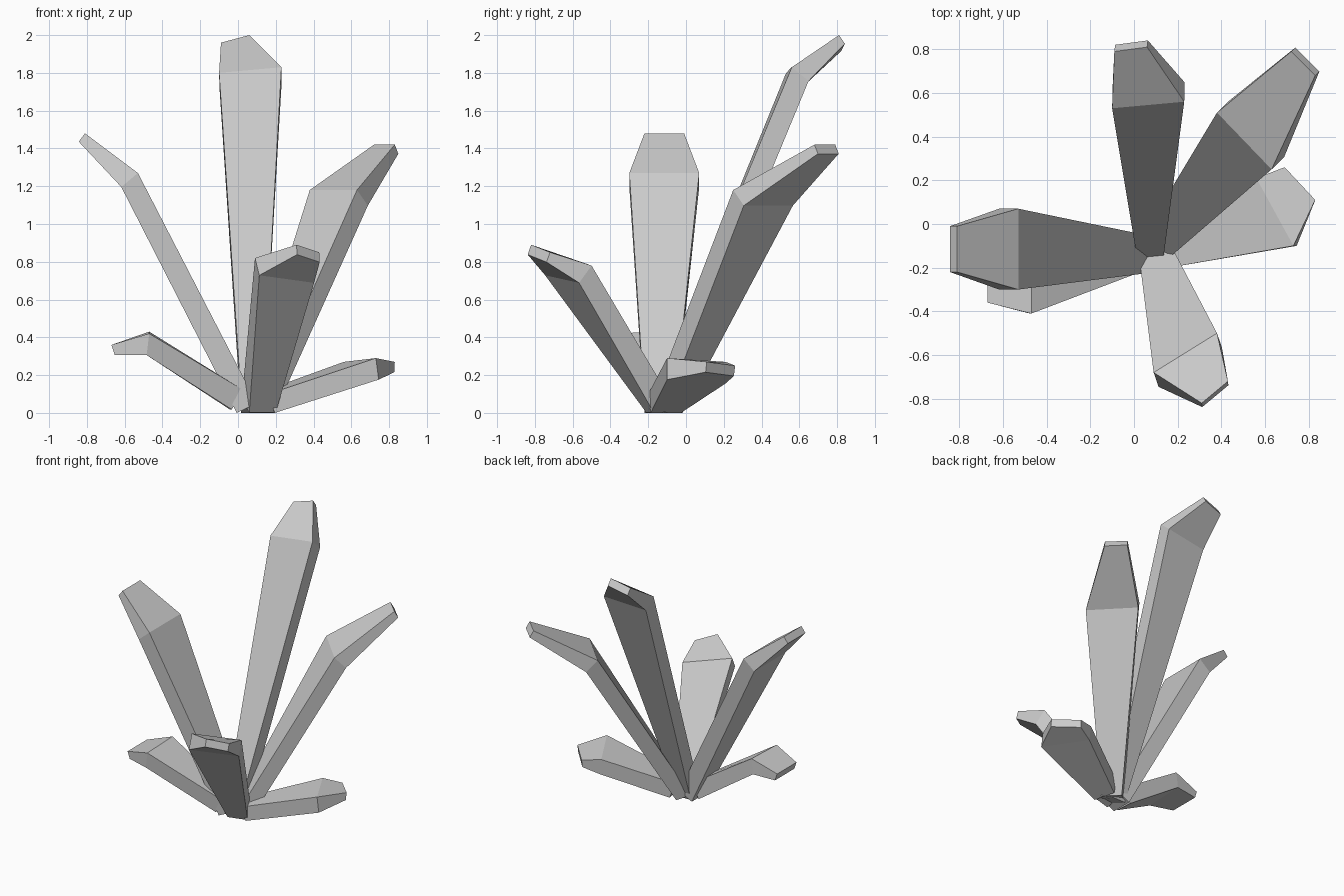
import bpy
import bmesh
from mathutils import Vector

default_cube = bpy.data.objects.get("Cube")
if default_cube:
    bpy.data.objects.remove(default_cube, do_unlink=True)

# One plain grey for the whole plant
grey = bpy.data.materials.new("plain_grey")
grey.use_nodes = True
grey_colour = (0.6, 0.6, 0.6, 1)
grey.diffuse_color = grey_colour
grey.node_tree.nodes["Principled BSDF"].inputs["Base Color"].default_value = grey_colour

# Blade thickness at the root, the fold and the tip
THICKNESS = (0.12, 0.115, 0.055)


def panel_normal(near, far):
    """Underside direction of the panel between two (left, right) rows."""
    along = (far[0] + far[1]) - (near[0] + near[1])
    across = (near[1] - near[0]) + (far[1] - far[0])
    return along.cross(across).normalized()


def make_leaf(name, root, fold, tip):
    """Folded thick leaf; each row is its upper edge, left then right looking outward."""
    rows = [[Vector(point) for point in row] for row in (root, fold, tip)]
    blade = panel_normal(rows[0], rows[1])
    end = panel_normal(rows[1], rows[2])
    offsets = (blade, (blade + end).normalized(), end)

    bm = bmesh.new()
    rings = []
    for (left, right), normal, depth in zip(rows, offsets, THICKNESS):
        corners = [left, right, right + normal * depth, left + normal * depth]
        for corner in corners:
            corner.z = max(corner.z, 0)
        rings.append([bm.verts.new(corner) for corner in corners])
    for near, far in zip(rings, rings[1:]):
        for i in range(4):
            j = (i + 1) % 4
            bm.faces.new((near[i], near[j], far[j], far[i]))
    bm.faces.new(rings[0])
    bm.faces.new(rings[-1])
    bmesh.ops.recalc_face_normals(bm, faces=bm.faces)

    mesh = bpy.data.meshes.new(name)
    bm.to_mesh(mesh)
    bm.free()
    mesh.materials.append(grey)
    leaf = bpy.data.objects.new(name, mesh)
    bpy.context.scene.collection.objects.link(leaf)
    return leaf


# Three tall leaves
make_leaf("tall_back_leaf",
          root=((0.02, -0.19, 0.03), (0.13, -0.19, 0.03)),
          fold=((-0.1, 0.53, 1.8), (0.23, 0.56, 1.83)),
          tip=((-0.09, 0.79, 1.96), (0.06, 0.81, 2)))
make_leaf("upright_right_leaf",
          root=((0.1, -0.22, 0.05), (0.1, -0.06, 0.05)),
          fold=((-0.53, -0.3, 1.27), (-0.53, 0.07, 1.27)),
          tip=((-0.81, -0.22, 1.48), (-0.81, -0.01, 1.48)))
make_leaf("upright_left_leaf",
          root=((0.02, -0.09, 0.03), (0.12, -0.19, 0.03)),
          fold=((0.38, 0.51, 1.18), (0.63, 0.25, 1.18)),
          tip=((0.72, 0.79, 1.42), (0.83, 0.68, 1.42)))

# Three low leaves
make_leaf("low_left_leaf",
          root=((0.12, -0.04, 0.11), (0.16, -0.2, 0.1)),
          fold=((0.56, 0.21, 0.27), (0.73, -0.1, 0.29)),
          tip=((0.69, 0.26, 0.25), (0.83, 0.11, 0.27)))
make_leaf("front_leaf",
          root=((0.16, -0.08, 0.07), (0.02, -0.12, 0.07)),
          fold=((0.38, -0.5, 0.78), (0.09, -0.68, 0.82)),
          tip=((0.43, -0.72, 0.85), (0.31, -0.82, 0.89)))
make_leaf("low_right_leaf",
          root=((0.03, -0.22, 0.12), (0.02, -0.09, 0.12)),
          fold=((-0.47, -0.41, 0.42), (-0.47, -0.11, 0.43)),
          tip=((-0.67, -0.36, 0.36), (-0.67, -0.13, 0.36)))
